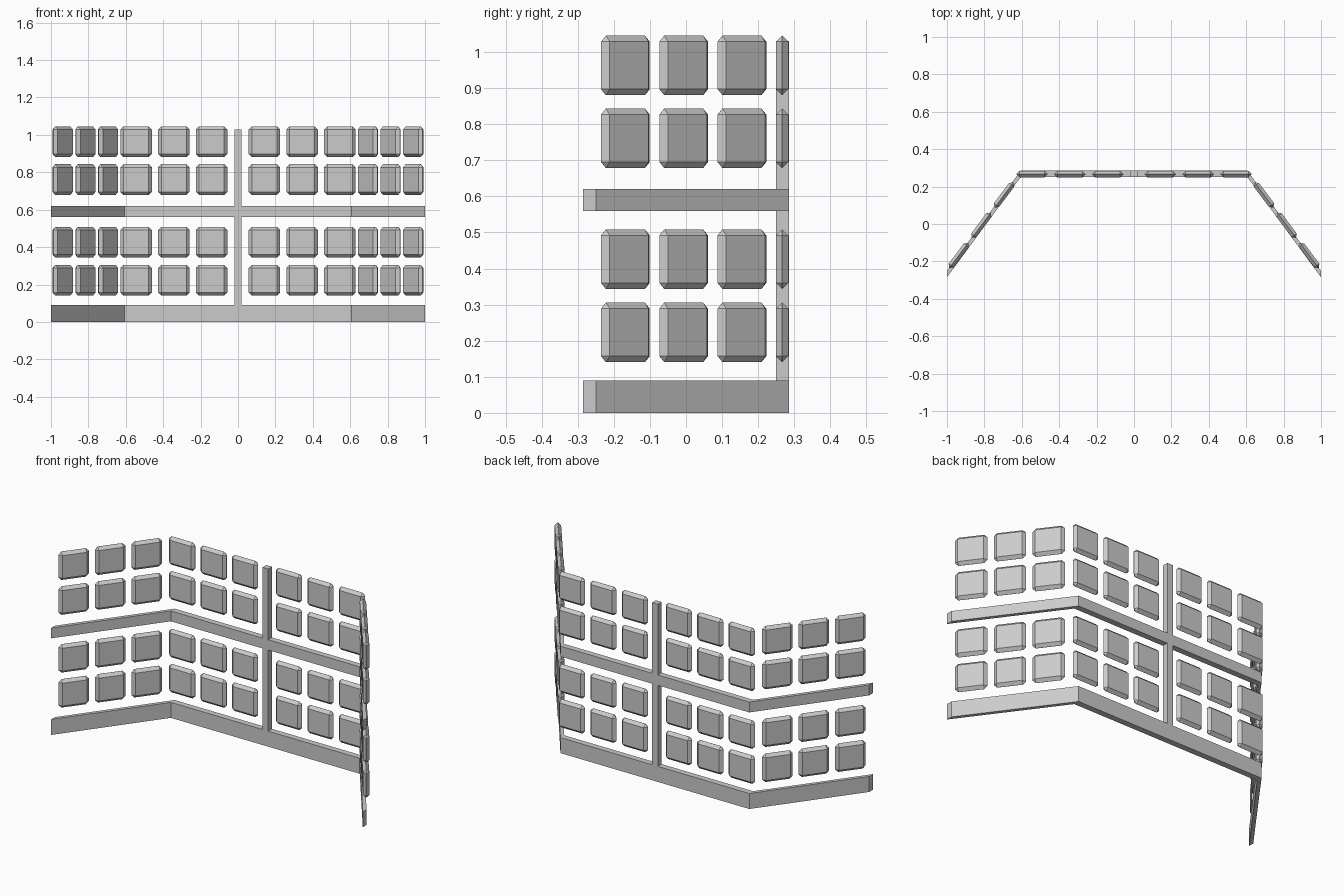
import bpy, bmesh, math

if "Cube" in bpy.data.objects:
    bpy.data.objects.remove(bpy.data.objects["Cube"])

THICK = 0.035            # depth of rails and posts
BACK, FRONT = 0.285, 0.25
PANEL = (0.168, 0.034, 0.165)


def make_object(name, bm):
    bmesh.ops.recalc_face_normals(bm, faces=bm.faces)
    mesh = bpy.data.meshes.new(name)
    bm.to_mesh(mesh)
    bm.free()
    obj = bpy.data.objects.new(name, mesh)
    bpy.context.collection.objects.link(obj)
    return obj


def rail(name, z0, z1):
    # three-sided plan, extruded upwards
    line = [(-1, -0.285), (-0.606, FRONT), (0.606, FRONT), (1, -0.285)]
    bm = bmesh.new()
    rings = []
    for x, y in line:
        rings.append([bm.verts.new((x, y + dy, z)) for dy, z in
                      ((0, z0), (THICK, z0), (THICK, z1), (0, z1))])
    for a, b in zip(rings, rings[1:]):
        for i in range(4):
            j = (i + 1) % 4
            bm.faces.new((a[i], a[j], b[j], b[i]))
    bm.faces.new(rings[0])
    bm.faces.new(rings[-1])
    return make_object(name, bm)


def box(name, size, loc, angle=0.0):
    bm = bmesh.new()
    bmesh.ops.create_cube(bm, size=1)
    bmesh.ops.scale(bm, vec=size, verts=bm.verts)
    obj = make_object(name, bm)
    obj.location = loc
    obj.rotation_euler.z = angle
    return obj


def panel(name, x, y, z, angle):
    # bevel nearly half the depth gives the pointed rim
    obj = box(name, PANEL, (x, y, z), angle)
    bev = obj.modifiers.new("rim", 'BEVEL')
    bev.width = PANEL[1] * 0.49
    bev.segments = 1
    bev.limit_method = 'NONE'


# Rails
rail("bottom_rail", 0.0, 0.09)
rail("middle_rail", 0.56, 0.62)

# Posts
for name, z0, z1 in (("lower_post", 0.09, 0.56), ("upper_post", 0.62, 1.03)):
    box(name, (0.037, THICK, z1 - z0), (0, (BACK + FRONT) / 2, (z0 + z1) / 2))

# Cushion panels: four rows on the straight back and both angled wings
wing_angle = math.atan2(-0.1615, 0.121)
for row, z in enumerate((0.223, 0.426, 0.761, 0.963)):
    for side, s in (("left", -1), ("right", 1)):
        for i in range(3):
            panel(f"back_panel_{side}_{row}_{i}",
                  s * (0.141 + 0.202 * i), 0.2665, z, 0)
            panel(f"wing_panel_{side}_{row}_{i}",
                  s * (0.695 + 0.121 * i), 0.155 - 0.1615 * i, z, s * wing_angle)
